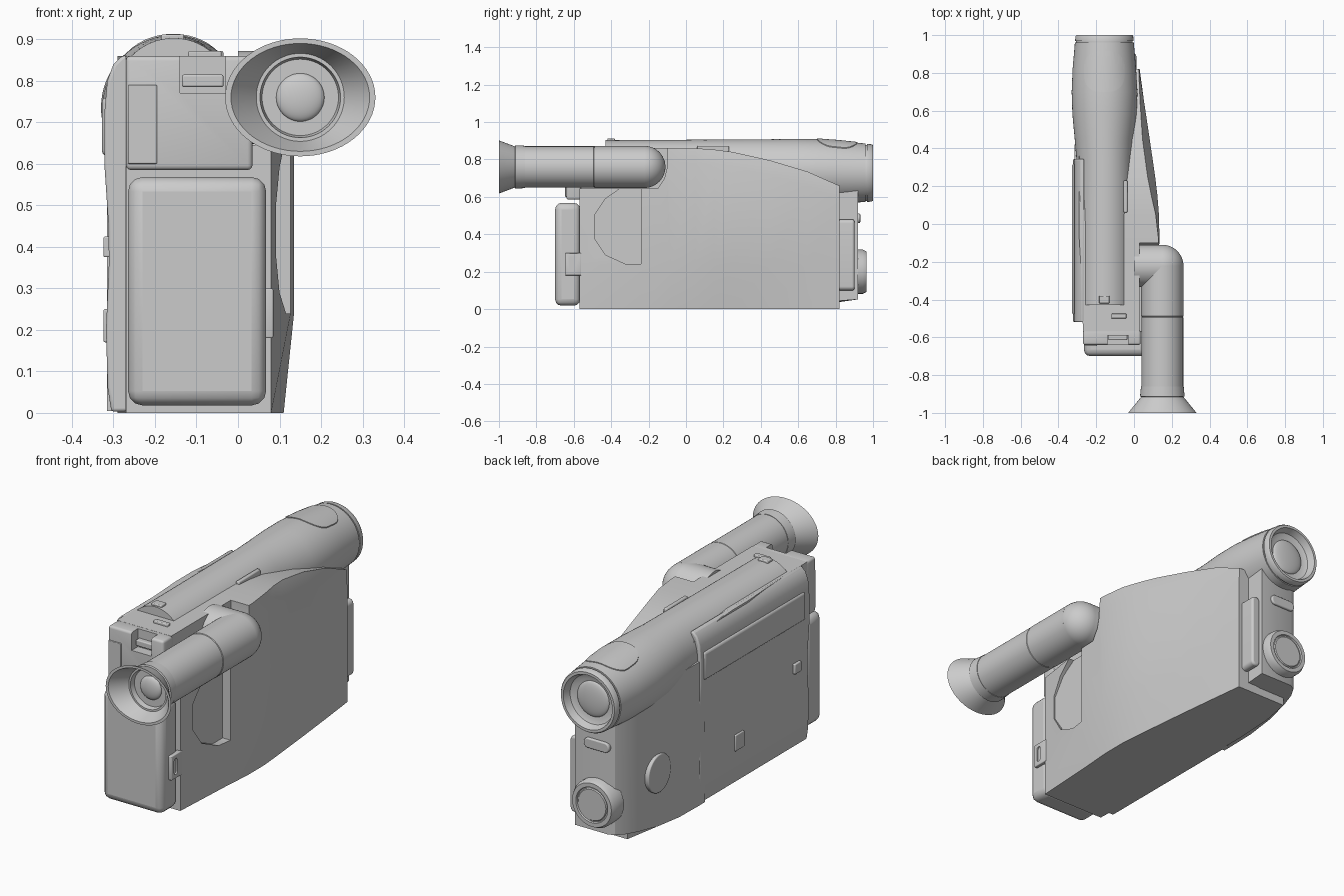
import bpy, bmesh, math
from mathutils import Matrix

if "Cube" in bpy.data.objects:
    bpy.data.objects.remove(bpy.data.objects["Cube"])


def finish(name, bm, bevel=0.0, seg=3):
    bmesh.ops.recalc_face_normals(bm, faces=bm.faces)
    me = bpy.data.meshes.new(name)
    bm.to_mesh(me)
    bm.free()
    ob = bpy.data.objects.new(name, me)
    bpy.context.collection.objects.link(ob)
    if bevel:
        m = ob.modifiers.new("bevel", 'BEVEL')
        m.width, m.segments, m.limit_method = bevel, seg, 'ANGLE'
        m.angle_limit = math.radians(35)
    return ob


def skin(name, rings, bevel=0.0):
    """Skin a list of closed rings and cap both ends."""
    bm = bmesh.new()
    vs = [[bm.verts.new(p) for p in r] for r in rings]
    n = len(vs[0])
    for a, b in zip(vs, vs[1:]):
        for i in range(n):
            bm.faces.new((a[i], a[(i + 1) % n], b[(i + 1) % n], b[i]))
    bm.faces.new(vs[0])
    bm.faces.new(vs[-1])
    return finish(name, bm, bevel)


def ovals(name, secs, n=64, grow=0.0):
    """Sections along y: (y, cx, cz, rx, rz)."""
    t = [2 * math.pi * i / n for i in range(n)]
    return skin(name, [[(cx + (rx + grow) * math.cos(a), y, cz + (rz + grow) * math.sin(a)) for a in t]
                       for y, cx, cz, rx, rz in secs])


def prism(name, pts, axis, lo, hi, bevel=0.0):
    def place(p, d):
        return {'x': (d, p[0], p[1]), 'y': (p[0], d, p[1]), 'z': (p[0], p[1], d)}[axis]
    return skin(name, [[place(p, d) for p in pts] for d in (lo, hi)], bevel)


def box(name, x0, x1, y0, y1, z0, z1, bevel=0.0):
    return prism(name, [(x0, y0), (x1, y0), (x1, y1), (x0, y1)], 'z', z0, z1, bevel)


def rounded(x0, x1, y0, y1, r, n=6):
    out = []
    for k, (cx, cy) in enumerate([(x1 - r, y1 - r), (x0 + r, y1 - r), (x0 + r, y0 + r), (x1 - r, y0 + r)]):
        for i in range(n + 1):
            a = math.pi / 2 * (k + i / n)
            out.append((cx + r * math.cos(a), cy + r * math.sin(a)))
    return out


def boolean(ob, cutter, op='DIFFERENCE'):
    m = ob.modifiers.new("cut", 'BOOLEAN')
    m.object, m.operation, m.solver = cutter, op, 'EXACT'
    bpy.context.view_layer.objects.active = ob
    for mod in [q.name for q in ob.modifiers]:
        bpy.ops.object.modifier_apply(modifier=mod)
    bpy.data.objects.remove(cutter)


def dome(name, loc, scale):
    bm = bmesh.new()
    bmesh.ops.create_uvsphere(bm, u_segments=48, v_segments=24, radius=1,
                              matrix=Matrix.Translation(loc) @ Matrix.Diagonal((*scale, 1)))
    return finish(name, bm)


# Main body: y, left x, bottom right x, widest right x, top right x, top z
body_secs = [(-.57, -.27, .08, .08, .08, .86), (-.24, -.28, .098, .127, .125, .86),
             (-.08, -.29, .11, .135, .13, .86), (.05, -.29, .11, .132, .115, .86),
             (.15, -.29, .102, .124, .092, .853), (.25, -.29, .092, .112, .072, .84),
             (.45, -.29, .072, .083, .045, .795), (.65, -.28, .05, .053, .032, .735),
             (.82, -.25, .03, .03, .025, .66)]
body = skin("main_body", [[(xl, y, 0), (xb, y, 0), (xm, y, .24), (xm, y, zt - .08), (xt, y, zt), (xl, y, zt)]
                          for y, xl, xb, xm, xt, zt in body_secs])
# Viewfinder notch and side finger recess
boolean(body, prism("notch_cutter", [(-.8, .645), (-.15, .645), (-.115, .7), (-.1, .76), (-.1, 1), (-.8, 1)],
                    'x', .03, .3))
boolean(body, prism("recess_cutter", [(-.24, .24), (-.24, .66), (-.33, .66), (-.43, .59), (-.49, .5),
                                      (-.49, .38), (-.43, .29), (-.32, .24)], 'x', .083, .3))

# Rear upper block with latch notch
rear = box("rear_upper_block", -.27, .035, -.64, -.56, .585, .86, .012)
boolean(rear, box("latch_cutter", -.14, -.03, -.7, -.59, .77, .9))
box("rear_latch", -.135, -.035, -.615, -.58, .785, .815, .005)
box("rear_cover", -.265, -.195, -.646, -.63, .6, .79, .003)

# Battery and its side clip
box("battery", -.265, .068, -.7, -.565, .018, .568, .035)
clip = box("battery_clip", .06, .085, -.645, -.56, .18, .3, .004)
boolean(clip, prism("clip_cutter", rounded(-.625, -.6, .2, .28, .012), 'x', .077, .2))

# Left door: softly waved side, rounded top
door_profile = [(-.265, .003), (-.305, .003), (-.314, .06), (-.318, .2), (-.311, .36), (-.312, .45),
                (-.322, .6), (-.322, .72), (-.315, .8), (-.3, .84), (-.28, .86), (-.265, .862)]
prism("left_door", door_profile, 'y', -.52, .345, .018)
box("door_button", -.324, -.3, .0, .07, .17, .25, .004)
box("strap_lug", -.324, -.3, -.45, -.4, .375, .425, .004)
box("door_top_strip", -.328, -.3, -.48, .32, .62, .76, .012)

# Front shell, rounding in plan towards the lens face
shell_plan = [(-.03, .3), (-.315, .3), (-.315, .36), (-.312, .5), (-.302, .65), (-.285, .78),
              (-.265, .86), (-.24, .905), (-.21, .92), (-.03, .92)]
shell = prism("front_shell", shell_plan, 'z', 0, .72)
for v in shell.data.vertices:
    if v.co.z < .1:
        v.co.z = max(.004, (v.co.y - .55) * .14)
prism("front_grip_bar", rounded(-.035, .012, .1, .48, .022), 'y', .8, .9, .01)
prism("front_sensor_window", rounded(-.225, -.085, .46, .51, .024), 'y', .91, .932, .006)
ovals("front_knob", [(y, -.155, .2, r, r) for y, r in
      [(.88, .118), (.945, .118), (.965, .108), (.965, .088), (.958, .085), (.958, .08), (.963, .076)]])
prism("side_dial", [(.65 + .09 * math.cos(a * math.pi / 24), .28 + .095 * math.sin(a * math.pi / 24))
                    for a in range(48)], 'x', -.312, -.26, .005)

# Lens barrel flowing back into the top ridge
barrel = [(-.43, -.155, .74, .15, .163), (.1, -.155, .74, .15, .166), (.35, -.155, .74, .15, .168),
          (.45, -.157, .738, .157, .17), (.58, -.156, .736, .17, .174), (.7, -.156, .735, .174, .174),
          (.82, -.157, .732, .168, .168), (.96, -.157, .729, .156, .156)]
front = [(.96, .15), (.968, .15), (.968, .155), (.993, .153), (1, .148), (1, .135), (.965, .122), (.955, .1)]
ovals("lens_barrel", barrel + [(y, -.157, .728, r, r) for y, r in front])
dome("lens_glass", (-.157, .955, .728), (.088, .018, .088))
pad = ovals("barrel_top_pad", barrel, grow=.004)
boolean(pad, prism("pad_cutter", rounded(-.265, -.05, .7, .915, .08), 'z', .75, 1.2), 'INTERSECT')

# Top controls
box("ridge_slide", -.185, -.13, -.42, -.38, .88, .912, .004)
box("top_switch", -.12, -.04, -.5, -.475, .85, .872, .004)
box("zoom_rocker", -.055, -.035, .06, .23, .84, .872, .006)

# Viewfinder: rounded elbow, tube and flared oval eyecup
vx, vz = .15, .76
dome("viewfinder_elbow", (vx, -.222, vz), (.112, .112, .112))
prism("viewfinder_arm", [(-.222 + .112 * math.cos(a * math.pi / 24), vz + .112 * math.sin(a * math.pi / 24))
                         for a in range(48)], 'x', .0, vx)
tube = [(-.222, .112), (-.488, .112), (-.49, .109), (-.492, .109), (-.494, .111), (-.87, .111)]
ovals("viewfinder_tube", [(y, vx, vz, r, r) for y, r in tube])
cup = [(-.86, .113, .113), (-.912, .118, .116), (-.915, .112, .11), (-1, .181, .142), (-1, .167, .13),
       (-.925, .106, .106), (-.925, .097, .097), (-.9, .092, .092), (-.9, .065, .065)]
ovals("eyecup", [(y, vx, vz, rx, rz) for y, rx, rz in cup])
dome("eyepiece_lens", (vx, -.9, vz), (.058, .02, .058))

# Smooth shading with sharp creases
bpy.ops.object.select_all(action='DESELECT')
for ob in bpy.context.scene.objects:
    ob.select_set(True)
    bpy.context.view_layer.objects.active = ob
bpy.ops.object.shade_smooth_by_angle(angle=math.radians(32))
